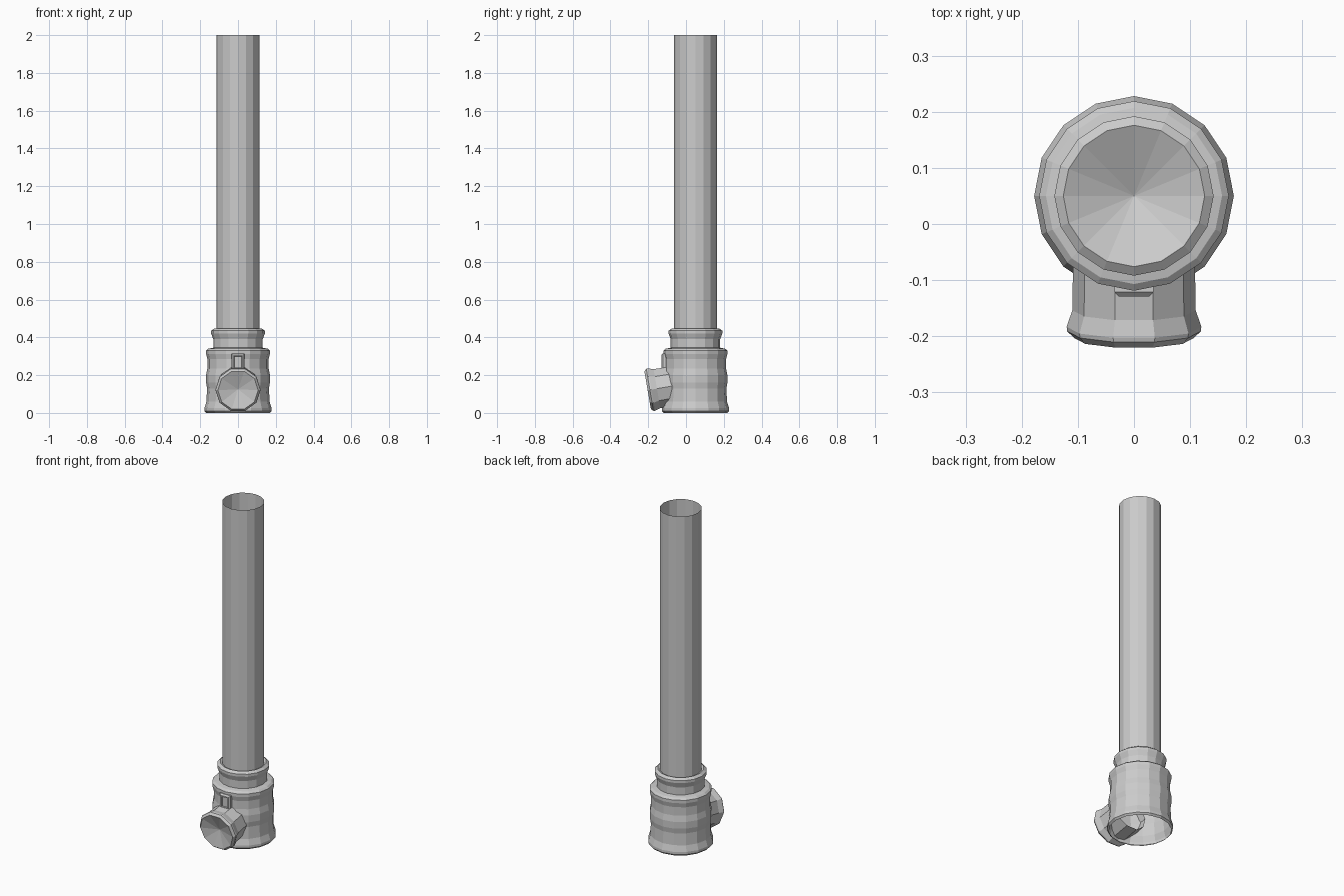
import bpy, bmesh
from math import sin, cos, pi
from mathutils import Vector, Matrix

if "Cube" in bpy.data.objects:
    bpy.data.objects.remove(bpy.data.objects["Cube"])


def lathe(name, profile, sides, matrix, phase=0.0):
    """Revolve (radius, height) points about local z; radius 0 makes a fan tip."""
    bm = bmesh.new()
    rings = []
    for r, z in profile:
        if r == 0:
            rings.append([bm.verts.new((0, 0, z))] * sides)
        else:
            rings.append([bm.verts.new((r * cos(2 * pi * i / sides + phase),
                                        r * sin(2 * pi * i / sides + phase), z))
                          for i in range(sides)])
    for a, b in zip(rings, rings[1:]):
        for i in range(sides):
            j = (i + 1) % sides
            bm.faces.new(list(dict.fromkeys((a[i], a[j], b[j], b[i]))))
    return finish(name, bm, matrix)


def finish(name, bm, matrix):
    bmesh.ops.recalc_face_normals(bm, faces=bm.faces)
    mesh = bpy.data.meshes.new(name)
    bm.to_mesh(mesh)
    bm.free()
    obj = bpy.data.objects.new(name, mesh)
    obj.matrix_world = matrix
    bpy.context.collection.objects.link(obj)
    return obj


axis = Matrix.Translation((0, 0.05, 0))

# Long open tube
lathe("tube", [(0.114, 0.40), (0.114, 2.0)], 16, axis)

# Open-bottomed socket with moulded rings, stepped collar and sunken top
lathe("socket_body", [
    (0.168, 0.0), (0.178, 0.01), (0.178, 0.025), (0.167, 0.06),
    (0.164, 0.13), (0.169, 0.16), (0.169, 0.20), (0.162, 0.235),
    (0.162, 0.285), (0.169, 0.312), (0.169, 0.33), (0.157, 0.34),
    (0.131, 0.345), (0.131, 0.39), (0.142, 0.42), (0.142, 0.435),
    (0.126, 0.447), (0, 0.385)], 16, axis)

# Side outlet, tilted slightly downward, with a dished end
outward = Vector((0, -0.985, -0.17)).normalized()
side = Vector((1, 0, 0))
up = outward.cross(side)
tilt = Matrix((side, up, outward)).transposed().to_4x4()
lathe("side_outlet", [
    (0.108, -0.17), (0.110, -0.05), (0.120, -0.02),
    (0.119, -0.012), (0.107, 0.0), (0, -0.03)], 10,
    Matrix.Translation((0, -0.203, 0.12)) @ tilt)

# Small framed lug above the outlet
bm = bmesh.new()
bmesh.ops.create_cube(bm, size=1, matrix=Matrix.Diagonal((0.07, 0.045, 0.09, 1)))
bm.normal_update()
front = [f for f in bm.faces if f.normal.y < -0.9]
bmesh.ops.bevel(bm, geom=list(front[0].edges), offset=0.008, segments=1, affect='EDGES')
bm.normal_update()
front = [f for f in bm.faces if f.normal.y < -0.99]
bmesh.ops.inset_region(bm, faces=front, thickness=0.01, depth=0)
bmesh.ops.inset_region(bm, faces=front, thickness=0.002, depth=-0.008)
finish("lug", bm, Matrix.Translation((0, -0.107, 0.27)))
